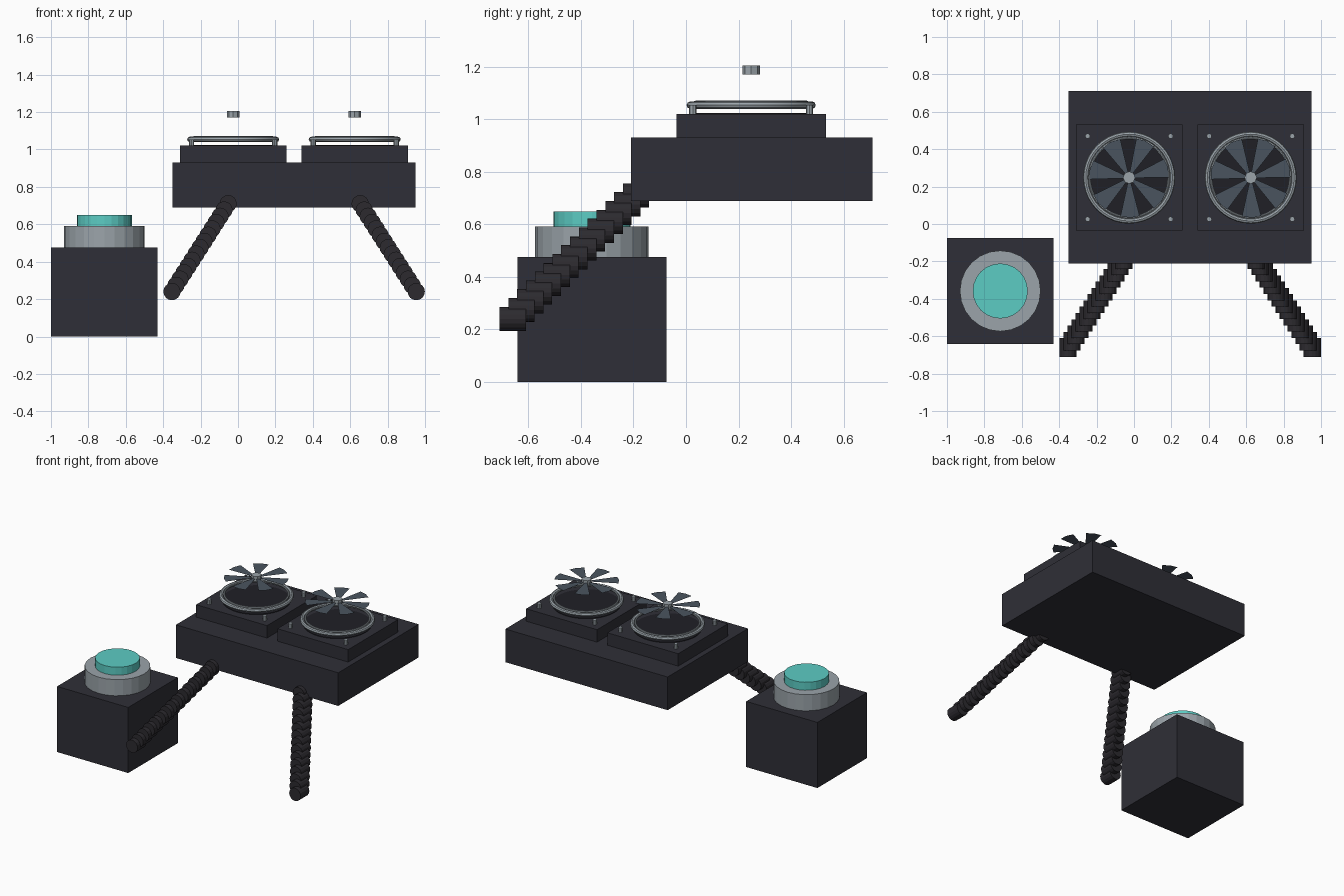
import bpy, bmesh, math
from mathutils import Matrix

if "Cube" in bpy.data.objects:
    bpy.data.objects.remove(bpy.data.objects["Cube"])


def material(name, r, g, b):
    lin = [(c / 255 / 12.92) if c < 10 else ((c / 255 + 0.055) / 1.055) ** 2.4 for c in (r, g, b)]
    m = bpy.data.materials.new(name)
    m.diffuse_color = (*lin, 1)
    m.use_nodes = True
    m.node_tree.nodes["Principled BSDF"].inputs["Base Color"].default_value = m.diffuse_color
    return m


CASE = material("dark case", 47, 47, 55)
WELL = material("black well", 32, 32, 38)
RUBBER = material("dark rubber", 44, 42, 47)
METAL = material("grey metal", 155, 164, 170)
BLADE = material("slate blade", 74, 84, 95)
TEAL = material("teal", 92, 204, 196)


def finish(name, bm, mat):
    mesh = bpy.data.meshes.new(name)
    bm.to_mesh(mesh)
    bm.free()
    mesh.materials.append(mat)
    obj = bpy.data.objects.new(name, mesh)
    bpy.context.collection.objects.link(obj)
    return obj


def box(name, x0, x1, y0, y1, z0, z1, mat):
    bm = bmesh.new()
    bmesh.ops.create_cube(bm, size=1, matrix=Matrix.Translation(
        ((x0 + x1) / 2, (y0 + y1) / 2, (z0 + z1) / 2)) @ Matrix.Diagonal((x1 - x0, y1 - y0, z1 - z0, 1)))
    return finish(name, bm, mat)


def add_cylinder(bm, x, y, z, r, depth, sides, rot=Matrix()):
    bmesh.ops.create_cone(bm, cap_ends=True, segments=sides, radius1=r, radius2=r, depth=depth,
                          matrix=Matrix.Translation((x, y, z)) @ rot)


def cylinder(name, x, y, z0, z1, r, sides, mat):
    bm = bmesh.new()
    add_cylinder(bm, x, y, (z0 + z1) / 2, r, z1 - z0, sides)
    return finish(name, bm, mat)


def ring(name, x, y, z, major, minor):
    bpy.ops.mesh.primitive_torus_add(location=(x, y, z), major_radius=major, minor_radius=minor,
                                     major_segments=40, minor_segments=8)
    obj = bpy.context.object
    obj.name = name
    obj.data.materials.append(METAL)
    bpy.ops.object.shade_smooth_by_angle()


def fan(side, x, y):
    h = 0.284
    box(side + "_fan_housing", x - h, x + h, y - h, y + h, 0.93, 1.02, CASE)
    cylinder(side + "_fan_well", x, y, 1.02, 1.024, 0.225, 40, WELL)
    # guard rings
    ring(side + "_outer_guard_ring", x, y, 1.054, 0.232, 0.014)
    ring(side + "_inner_guard_ring", x, y, 1.064, 0.212, 0.007)
    # corner bolts
    bm = bmesh.new()
    for sx in (-1, 1):
        for sy in (-1, 1):
            add_cylinder(bm, x + sx * 0.222, y + sy * 0.222, 1.037, 0.014, 0.034, 8)
    finish(side + "_fan_bolts", bm, METAL)
    # hub and flat blades
    cylinder(side + "_fan_hub", x, y, 1.17, 1.205, 0.033, 8, METAL)
    bm = bmesh.new()
    for i in range(7):
        a = math.radians(15) + i * math.tau / 7
        pts = [(0.03, -0.3), (0.212, -0.26), (0.215, 0.0), (0.212, 0.23), (0.03, 0.3)]
        bm.faces.new([bm.verts.new((x + r * math.cos(a + t), y + r * math.sin(a + t), 1.187))
                      for r, t in pts])
    finish(side + "_fan_blades", bm, BLADE)


def hose(name, x0, x1):
    # stepped hose of short overlapping discs facing the front
    bm = bmesh.new()
    turn = Matrix.Rotation(math.pi / 2, 4, 'X')
    for i in range(15):
        t = i / 14
        add_cylinder(bm, x0 + (x1 - x0) * t, -0.19 - 0.47 * t, 0.71 - 0.47 * t, 0.046, 0.1, 16, turn)
    finish(name, bm, RUBBER)


# main body with two fans
box("main_body", -0.35, 0.95, -0.21, 0.71, 0.69, 0.93, CASE)
fan("left", -0.026, 0.248)
fan("right", 0.624, 0.248)

# hoses
hose("left_hose", -0.053, -0.353)
hose("right_hose", 0.653, 0.953)

# button box
box("button_box", -1.0, -0.43, -0.642, -0.075, 0.0, 0.475, CASE)
cylinder("button_collar", -0.715, -0.358, 0.475, 0.592, 0.216, 24, METAL)
cylinder("button_cap", -0.715, -0.358, 0.592, 0.65, 0.147, 24, TEAL)
